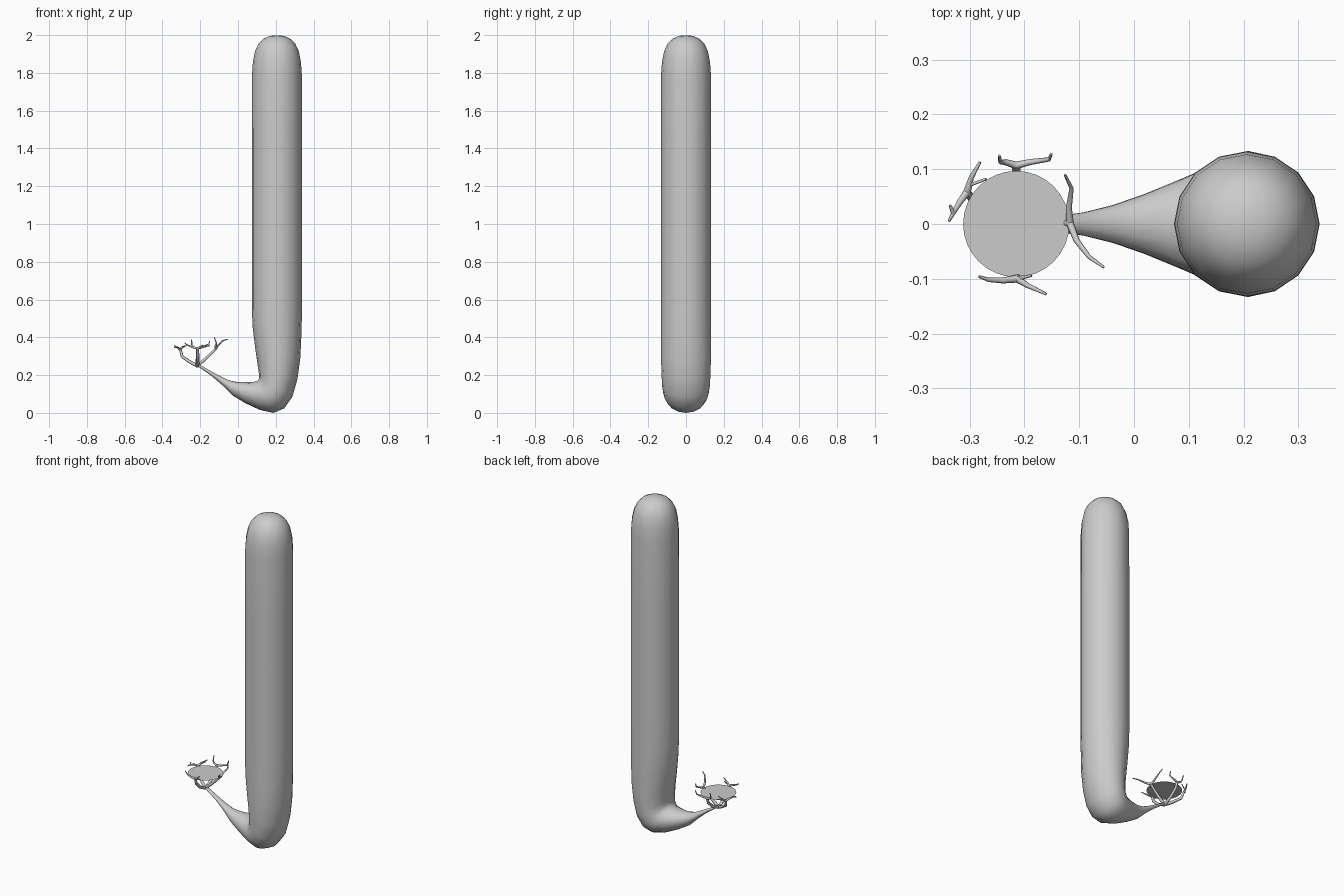
import bpy, bmesh
from math import cos, sin, tau
from mathutils import Vector

SIDES = 16


def finish(bm, name):
    bmesh.ops.recalc_face_normals(bm, faces=bm.faces)
    me = bpy.data.meshes.new(name)
    bm.to_mesh(me)
    bm.free()
    ob = bpy.data.objects.new(name, me)
    bpy.context.collection.objects.link(ob)
    return ob


# Thick trunk sweeping into a thin stalk: (inner x, inner z, outer x, outer z, half depth)
CX = 0.206
rings = [(CX - r, z, CX + r, z, r) for z, r in
         [(1.999, .012), (1.995, .04), (1.98, .072), (1.955, .097), (1.915, .116),
          (1.86, .127), (1.79, .132), (1.4, .133), (1.0, .133), (.7, .133), (.55, .133)]]
rings += [
    (.078, .45, .336, .42, .133), (.09, .35, .330, .29, .133),
    (.103, .26, .315, .18, .130), (.111, .205, .288, .085, .127),
    (.111, .18, .245, .024, .120), (.100, .166, .187, .0, .107),
    (.060, .163, .115, .016, .083), (.0, .163, .040, .051, .055),
    (-.05, .173, -.025, .09, .035), (-.10, .197, -.087, .150, .021),
    (-.15, .225, -.143, .198, .014), (-.207, .258, -.200, .238, .011),
    (-.221, .259, -.219, .248, .006)]
bm = bmesh.new()
loops = []
for ax, az, bx, bz, hw in rings:
    c = Vector(((ax + bx) / 2, 0, (az + bz) / 2))
    u = Vector(((bx - ax) / 2, 0, (bz - az) / 2))
    loops.append([bm.verts.new(c + u * cos(tau * i / SIDES)
                               + Vector((0, hw * sin(tau * i / SIDES), 0)))
                  for i in range(SIDES)])
for a, b in zip(loops, loops[1:]):
    for i in range(SIDES):
        j = (i + 1) % SIDES
        bm.faces.new((a[i], a[j], b[j], b[i]))
bm.faces.new(loops[0])
bm.faces.new(loops[-1])
for f in bm.faces:
    f.smooth = True
finish(bm, "trunk_and_stalk")

# Flat disc resting among the twigs
bm = bmesh.new()
bmesh.ops.create_circle(bm, cap_ends=True, segments=32, radius=.097)
disc = finish(bm, "disc")
disc.location = (-.215, 0, .338)


# Tapered twigs
def twigs(name, paths):
    cu = bpy.data.curves.new(name, 'CURVE')
    cu.dimensions = '3D'
    cu.bevel_depth = 1
    cu.bevel_resolution = 1
    cu.use_fill_caps = True
    for r0, r1, pts in paths:
        sp = cu.splines.new('POLY')
        sp.points.add(len(pts) - 1)
        sp.use_smooth = True
        for i, (p, q) in enumerate(zip(sp.points, pts)):
            p.co = (*q, 1)
            p.radius = r0 + (r1 - r0) * i / (len(pts) - 1)
    ob = bpy.data.objects.new(name, cu)
    bpy.context.collection.objects.link(ob)


N = (-.215, 0, .249)
S, A, T = .010, .007, .0025   # stem, arm and tip radii
R, B, F, L = (-.117, .002, .34), (-.215, .107, .342), (-.213, -.1, .342), (-.305, .058, .335)
twigs("right_twig", [
    (S, A, [N, (-.17, 0, .288), R]),
    (A, T, [R, (-.119, .03, .352), (-.114, .065, .368), (-.126, .09, .40)]),
    (A, T, [R, (-.105, -.03, .358), (-.082, -.06, .382), (-.055, -.079, .39)])])
twigs("back_twig", [
    (S, A, [N, (-.215, .05, .272), (-.215, .095, .31), B]),
    (A, T, [B, (-.235, .113, .347), (-.244, .113, .36), (-.246, .125, .388)]),
    (A, T, [B, (-.19, .113, .347), (-.155, .118, .355), (-.151, .128, .38)])])
twigs("front_twig", [
    (S, A, [N, (-.214, -.05, .272), (-.213, -.09, .31), F]),
    (A, T, [F, (-.24, -.103, .347), (-.265, -.102, .358), (-.283, -.096, .37)]),
    (A, T, [F, (-.195, -.112, .35), (-.16, -.128, .362)]),
    (.004, T, [F, (-.187, -.094, .36)])])
twigs("left_twig", [
    (S, A, [N, (-.255, .02, .27), (-.295, .045, .298), L]),
    (A, T, [L, (-.297, .085, .348), (-.281, .113, .355)]),
    (A, T, [L, (-.318, .04, .345), (-.33, .02, .35), (-.338, .005, .345)]),
    (.004, T, [(-.33, .02, .35), (-.336, .034, .358)]),
    (.005, T, [L, (-.298, .072, .343), (-.27, .082, .36)])])
